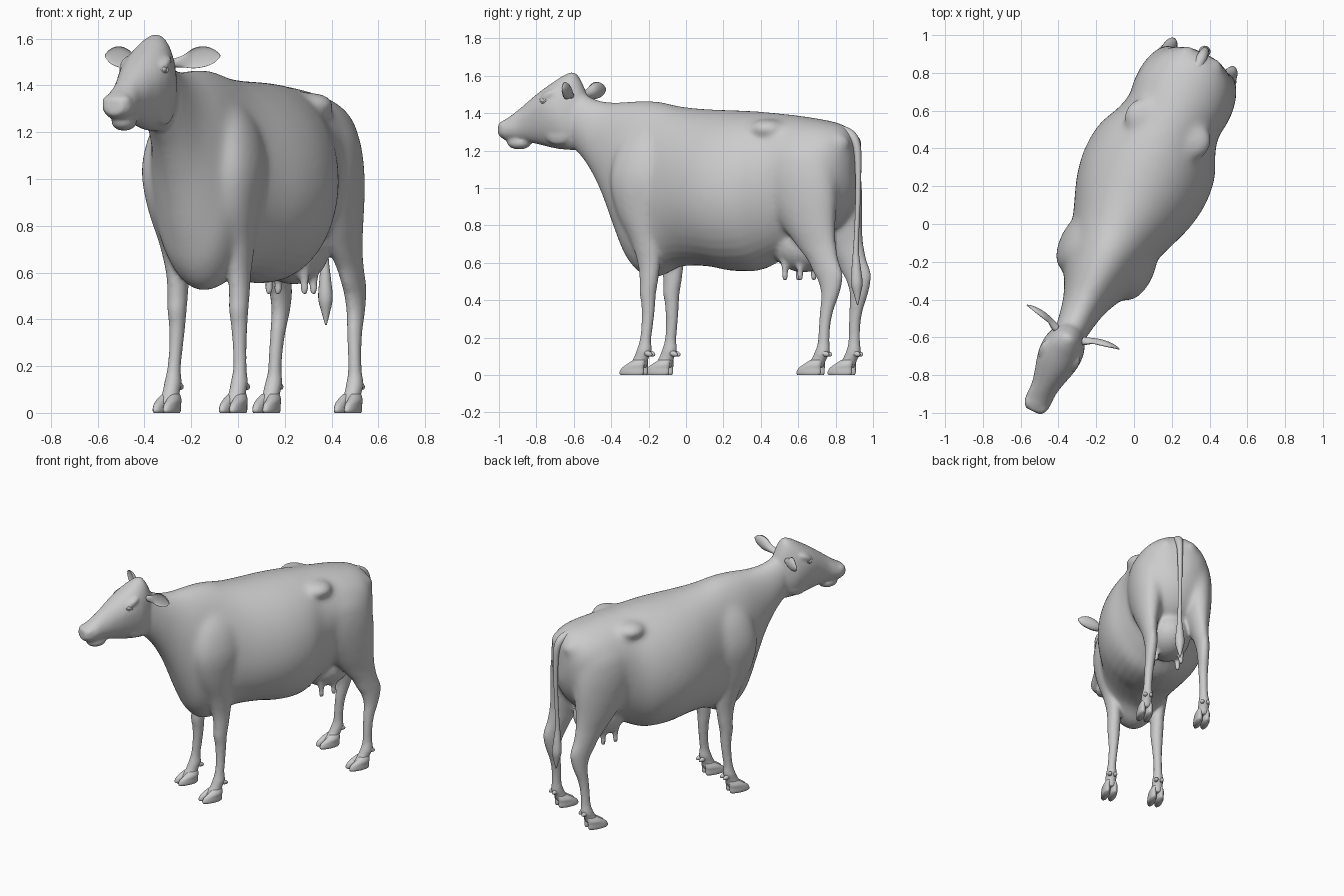
import bpy, bmesh, math
from mathutils import Matrix, Vector

# Model space: X across, Y along the animal (head at -Y); then turned to its final heading
POSE = Matrix.Translation((-0.05, 0.024, 0)) @ Matrix.Rotation(math.radians(-25.5), 4, 'Z')


def smooth_path(keys, steps):
    """Catmull-Rom through tuples of numbers."""
    out = []
    for i in range(len(keys) - 1):
        p0, p1, p2, p3 = (keys[max(0, min(len(keys) - 1, i + k))] for k in (-1, 0, 1, 2))
        for s in range(steps):
            t = s / steps
            out.append([0.5 * (2 * b + (c - a) * t + (2 * a - 5 * b + 4 * c - d) * t * t
                               + (3 * b - a - 3 * c + d) * t ** 3)
                        for a, b, c, d in zip(p0, p1, p2, p3)])
    out.append(list(keys[-1]))
    return out


def skin(bm, rings):
    loops = [[bm.verts.new(p) for p in r] for r in rings]
    n = len(loops[0])
    for a, b in zip(loops, loops[1:]):
        for i in range(n):
            bm.faces.new((a[i], a[(i + 1) % n], b[(i + 1) % n], b[i]))
    bm.faces.new(loops[0][::-1])
    bm.faces.new(loops[-1])


def angles(n):
    return [2 * math.pi * i / n for i in range(n)]


def trunk(bm, keys, n=40, steps=5):
    """Upright rings: (y, top, bottom, half width, height of widest point)."""
    skin(bm, [[(w * math.cos(t), y,
                zm + math.sin(t) * ((zt - zm) if math.sin(t) > 0 else (zm - zb))) for t in angles(n)]
              for y, zt, zb, w, zm in smooth_path(keys, steps)])


def limb(bm, keys, side=1, n=24, steps=5):
    """Level rings: (z, x, y, half width, half length)."""
    skin(bm, [[(side * x + rx * math.cos(t), y + ry * math.sin(t), z) for t in angles(n)]
              for z, x, y, rx, ry in smooth_path(keys, steps)])


def blob(bm, pos, size, tilt=0):
    m = Matrix.Translation(pos) @ Matrix.Rotation(tilt, 4, 'X') @ Matrix.Diagonal((*size, 1))
    bmesh.ops.create_uvsphere(bm, u_segments=24, v_segments=16, radius=1, matrix=m)


def finish(bm, name):
    bmesh.ops.recalc_face_normals(bm, faces=bm.faces)
    for f in bm.faces:
        f.smooth = True
    me = bpy.data.meshes.new(name)
    bm.to_mesh(me)
    bm.free()
    ob = bpy.data.objects.new(name, me)
    bpy.context.collection.objects.link(ob)
    ob.matrix_world = POSE
    return ob


def fuse(ob, voxel):
    """Merge overlapping forms into one skin, softened most on the torso."""
    m = ob.modifiers.new("Fuse", 'REMESH')
    m.mode, m.voxel_size, m.use_smooth_shade = 'VOXEL', voxel, True
    deps = bpy.context.evaluated_depsgraph_get()
    mesh = bpy.data.meshes.new_from_object(ob.evaluated_get(deps))
    ob.modifiers.clear()
    ob.data = mesh
    group = ob.vertex_groups.new(name="torso")
    for v in mesh.vertices:
        w = min(1, max(0, (v.co.z - .66) / .2)) * min(1, max(0, (v.co.y + .64) / .12))
        if w > 0:
            group.add([v.index], w, 'REPLACE')
    for vg, rounds in (("", 5), ("torso", 70)):
        s = ob.modifiers.new("Soften", 'SMOOTH')
        s.factor, s.iterations, s.vertex_group = 0.5, rounds, vg


# Body: neck, barrel and rump
bm = bmesh.new()
trunk(bm, [(-.74, 1.55, 1.25, .07, 1.40), (-.66, 1.52, 1.19, .085, 1.35),
           (-.58, 1.48, 1.09, .10, 1.28), (-.50, 1.463, .94, .12, 1.20),
           (-.42, 1.46, .75, .155, 1.10), (-.35, 1.465, .61, .19, 1.02),
           (-.27, 1.468, .535, .21, 1.0), (-.18, 1.462, .53, .23, .98),
           (-.06, 1.437, .58, .27, .98), (.10, 1.422, .582, .328, .97),
           (.25, 1.417, .558, .353, .97), (.40, 1.41, .56, .338, .98),
           (.52, 1.40, .61, .285, 1.02), (.62, 1.39, .66, .26, 1.1),
           (.75, 1.372, .72, .25, 1.14), (.87, 1.348, .80, .215, 1.15),
           (.94, 1.31, .9, .155, 1.13), (.975, 1.24, 1.0, .07, 1.12)])
# Legs, hip bones, udder and teats
front = [(1.36, .10, -.2, .03, .07), (1.22, .155, -.21, .07, .14), (1.05, .183, -.22, .083, .165),
         (.88, .172, -.225, .075, .13), (.72, .157, -.19, .056, .087), (.6, .147, -.176, .046, .063),
         (.5, .146, -.177, .042, .05), (.44, .146, -.183, .04, .045), (.37, .147, -.18, .034, .037),
         (.28, .151, -.183, .029, .032), (.19, .156, -.192, .028, .031), (.13, .157, -.2, .036, .042),
         (.09, .157, -.218, .036, .042), (.04, .157, -.24, .042, .052)]
hind = [(1.31, .11, .69, .06, .13), (1.2, .14, .705, .11, .195), (1.07, .155, .715, .118, .215),
        (.93, .160, .74, .108, .2), (.8, .166, .78, .084, .155), (.7, .171, .823, .06, .117),
        (.62, .174, .865, .048, .09), (.55, .176, .897, .042, .083), (.5, .176, .912, .04, .068),
        (.43, .178, .912, .036, .05), (.34, .182, .893, .031, .036), (.25, .187, .882, .028, .031),
        (.17, .19, .879, .03, .032), (.12, .193, .872, .037, .042), (.08, .193, .85, .036, .042),
        (.04, .193, .825, .042, .052)]
for side in (-1, 1):
    limb(bm, front, side)
    limb(bm, hind, side)
    blob(bm, (side * .15, .53, 1.315), (.1, .1, .055))
    blob(bm, (side * .08, .90, 1.24), (.06, .08, .06))
    for y in (.60, .69):
        limb(bm, [(.62, .08, y, .03, .03), (.565, .083, y, .018, .018), (.525, .084, y, .016, .016),
                  (.505, .084, y, .01, .01)], side, n=12)
blob(bm, (0, .67, .70), (.145, .18, .15))
# Head with brows, muzzle, cheeks and chin
trunk(bm, [(-.62, 1.50, 1.22, .06, 1.36), (-.655, 1.575, 1.21, .08, 1.37),
           (-.69, 1.618, 1.203, .096, 1.38), (-.74, 1.606, 1.205, .112, 1.40),
           (-.80, 1.57, 1.212, .114, 1.42), (-.86, 1.532, 1.225, .104, 1.41),
           (-.92, 1.49, 1.238, .087, 1.38), (-.99, 1.437, 1.248, .071, 1.34),
           (-1.05, 1.392, 1.25, .07, 1.32), (-1.09, 1.368, 1.255, .066, 1.31),
           (-1.125, 1.345, 1.275, .045, 1.31)])
blob(bm, (0, -1.015, 1.242), (.05, .068, .036))
for side in (-1, 1):
    blob(bm, (side * .085, -.80, 1.495), (.03, .055, .024), .5)
    blob(bm, (side * .03, -1.08, 1.33), (.037, .042, .032))
    blob(bm, (side * .065, -.755, 1.31), (.03, .085, .08))
fuse(finish(bm, "body"), .010)

# Eyes
bm = bmesh.new()
for side in (-1, 1):
    blob(bm, (side * .096, -.825, 1.468), (.014, .02, .015))
finish(bm, "eyes")


def ring_part(name, pos, turn, major, minor, squash):
    """Mirrored pair of flattened rings."""
    for side in (-1, 1):
        bm = bmesh.new()
        n, k = 24, 8
        vs = [[bm.verts.new(((major + minor * math.cos(b)) * math.cos(a),
                             squash * (major + minor * math.cos(b)) * math.sin(a), minor * math.sin(b)))
               for b in angles(k)] for a in angles(n)]
        for i in range(n):
            for j in range(k):
                bm.faces.new((vs[i][j], vs[(i + 1) % n][j],
                              vs[(i + 1) % n][(j + 1) % k], vs[i][(j + 1) % k]))
        aim = Vector((side * turn[0], turn[1], turn[2])).to_track_quat('Z', 'Y').to_matrix().to_4x4()
        bm.transform(Matrix.Translation((side * pos[0], pos[1], pos[2])) @ aim)
        finish(bm, name)


ring_part("eyelid", (.101, -.827, 1.468), (1, -.35, .3), .019, .005, .7)
ring_part("nostril", (.042, -1.105, 1.335), (.7, -1, .3), .013, .005, .7)

# Ears: cupped leaves opening forward
for side in (-1, 1):
    bm = bmesh.new()
    rings = []
    for x, y, z, h, d in smooth_path([(.07, -.68, 1.495, .018, .024), (.115, -.67, 1.503, .026, .03),
                                      (.16, -.66, 1.516, .043, .034), (.205, -.65, 1.523, .044, .03),
                                      (.245, -.64, 1.525, .03, .018), (.272, -.634, 1.527, .006, .005)], 5):
        cup = min(1, max(0, (x - .09) / .06))
        rings.append([(side * x, y + d * (math.sin(t) if math.sin(t) > 0
                                          else math.sin(t) * (.7 - 1.05 * cup)), z + h * math.cos(t))
                      for t in angles(20)])
    skin(bm, rings)
    finish(bm, "ear")

# Cloven hooves and dewclaws
bm = bmesh.new()
for x, y in ((.157, -.262), (.193, .803)):
    for side in (-1, 1):
        for toe in (-1, 1):
            cx = side * x + toe * .024
            limb(bm, [(0, cx, y, .022, .066), (.012, cx, y, .026, .072), (.035, cx, y + .006, .026, .066),
                      (.056, cx, y + .022, .025, .052), (.08, cx - toe * .006, y + .042, .019, .034)], n=20)
            blob(bm, (side * x + toe * .018, y + .092, .115), (.013, .028, .015), -.3)
finish(bm, "hooves")

# Tail with tassel
bm = bmesh.new()
path = [(.82, 1.318, .03), (.90, 1.303, .03), (.955, 1.276, .028), (.985, 1.22, .022), (.993, 1.12, .017),
        (.992, .95, .014), (.985, .78, .013), (.98, .66, .016), (.982, .57, .025), (.985, .49, .031),
        (.988, .43, .018), (.99, .375, .003)]
pts = smooth_path(path, 6)
rings = []
for i, (y, z, r) in enumerate(pts):
    a, b = pts[max(0, i - 1)], pts[min(len(pts) - 1, i + 1)]
    d = Vector((0, b[0] - a[0], b[1] - a[1])).normalized()
    up = Vector((0, -d.z, d.y))
    rings.append([Vector((0, y, z)) + Vector((r * math.cos(t), 0, 0)) + up * r * math.sin(t)
                  for t in angles(16)])
skin(bm, rings)
finish(bm, "tail")
